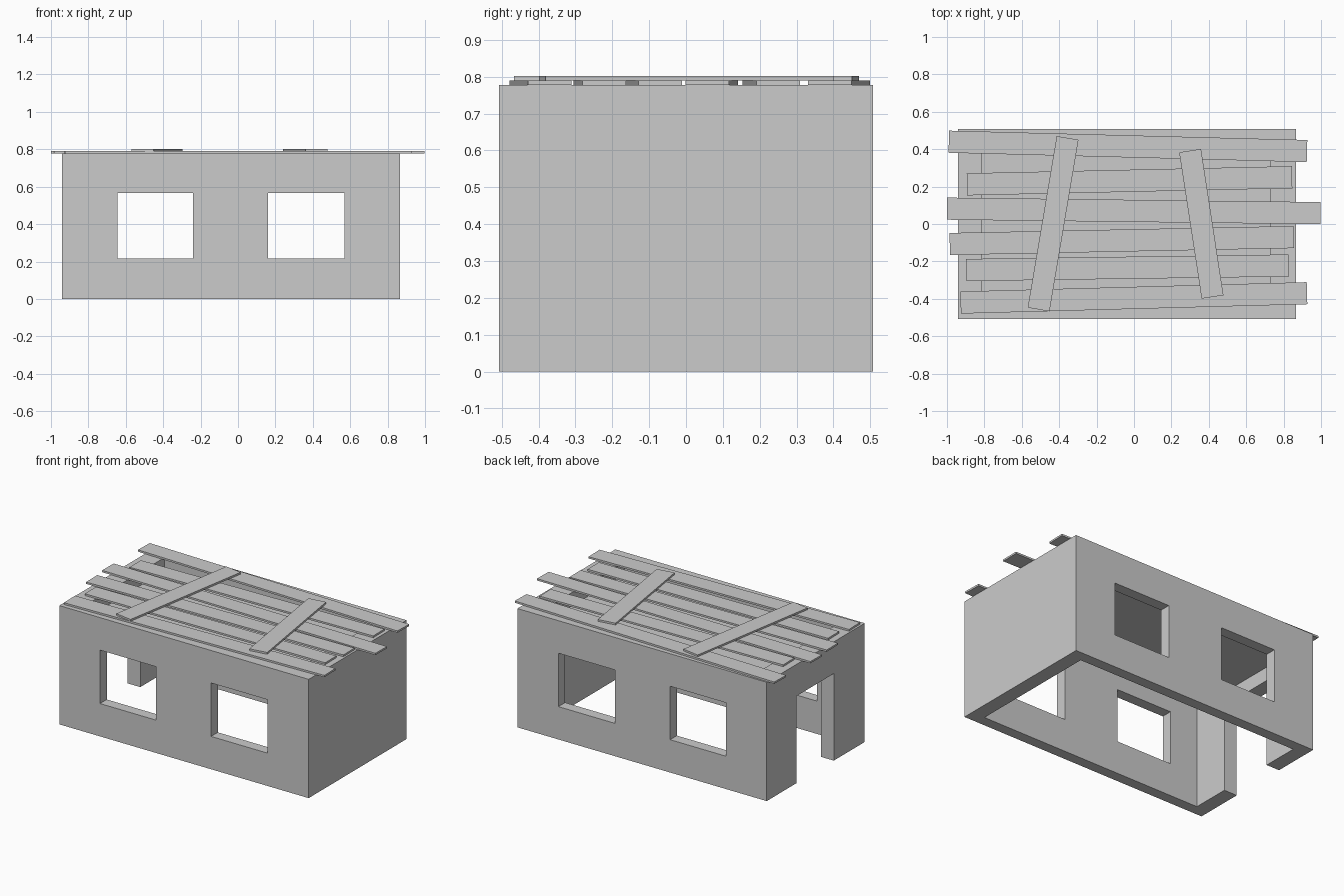
import bpy
import math

if "Cube" in bpy.data.objects:
    bpy.data.objects.remove(bpy.data.objects["Cube"])


def box(name, x0, x1, y0, y1, z0, z1):
    bpy.ops.mesh.primitive_cube_add(size=1, location=((x0 + x1) / 2, (y0 + y1) / 2, (z0 + z1) / 2))
    ob = bpy.context.object
    ob.name = name
    ob.scale = (x1 - x0, y1 - y0, z1 - z0)
    bpy.ops.object.transform_apply(location=False, rotation=False, scale=True)
    return ob


def cut(target, *bounds):
    cutter = box("cutter", *bounds)
    cutter.hide_render = True
    mod = target.modifiers.new("cut", "BOOLEAN")
    mod.operation = "DIFFERENCE"
    mod.solver = "EXACT"
    mod.object = cutter
    bpy.context.view_layer.objects.active = target
    bpy.ops.object.modifier_apply(modifier=mod.name)
    bpy.data.objects.remove(cutter, do_unlink=True)


def plank(name, a, b, z, width=0.118, thick=0.012):
    dx, dy = b[0] - a[0], b[1] - a[1]
    half = math.hypot(dx, dy) / 2
    ob = box(name, -half, half, -width / 2, width / 2, -thick / 2, thick / 2)
    ob.location = ((a[0] + b[0]) / 2, (a[1] + b[1]) / 2, z + thick / 2)
    ob.rotation_euler.z = math.atan2(dy, dx)
    return ob


# House walls: hollow block, open at the bottom, with a recessed flat roof
walls = box("house_walls", -0.94, 0.867, -0.507, 0.507, 0, 0.778)
cut(walls, -0.846, 0.773, -0.437, 0.437, -0.1, 0.66)   # room
cut(walls, -0.815, 0.73, -0.405, 0.405, 0.69, 0.9)     # roof recess

# Windows run through both long walls
for x0, x1 in ((-0.645, -0.24), (0.16, 0.57)):
    cut(walls, x0, x1, -0.7, 0.7, 0.215, 0.565)

# Doorway in the left end
cut(walls, -1.1, -0.7, -0.187, 0.197, -0.1, 0.57)

# Long roof planks, each slightly askew
roof = [((-0.99, 0.44), (0.925, 0.39)),
        ((-0.893, 0.212), (0.845, 0.25)),
        ((-1.0, 0.082), (0.997, 0.058)),
        ((-0.985, -0.107), (0.853, -0.07)),
        ((-0.897, -0.246), (0.828, -0.222)),
        ((-0.927, -0.42), (0.925, -0.37))]
for i, (a, b) in enumerate(roof):
    plank(f"roof_plank_{i + 1}", a, b, 0.778)

# Cross battens lying on top
plank("roof_batten_left", (-0.51, -0.457), (-0.355, 0.46), 0.79)
plank("roof_batten_right", (0.42, -0.39), (0.30, 0.392), 0.79)
